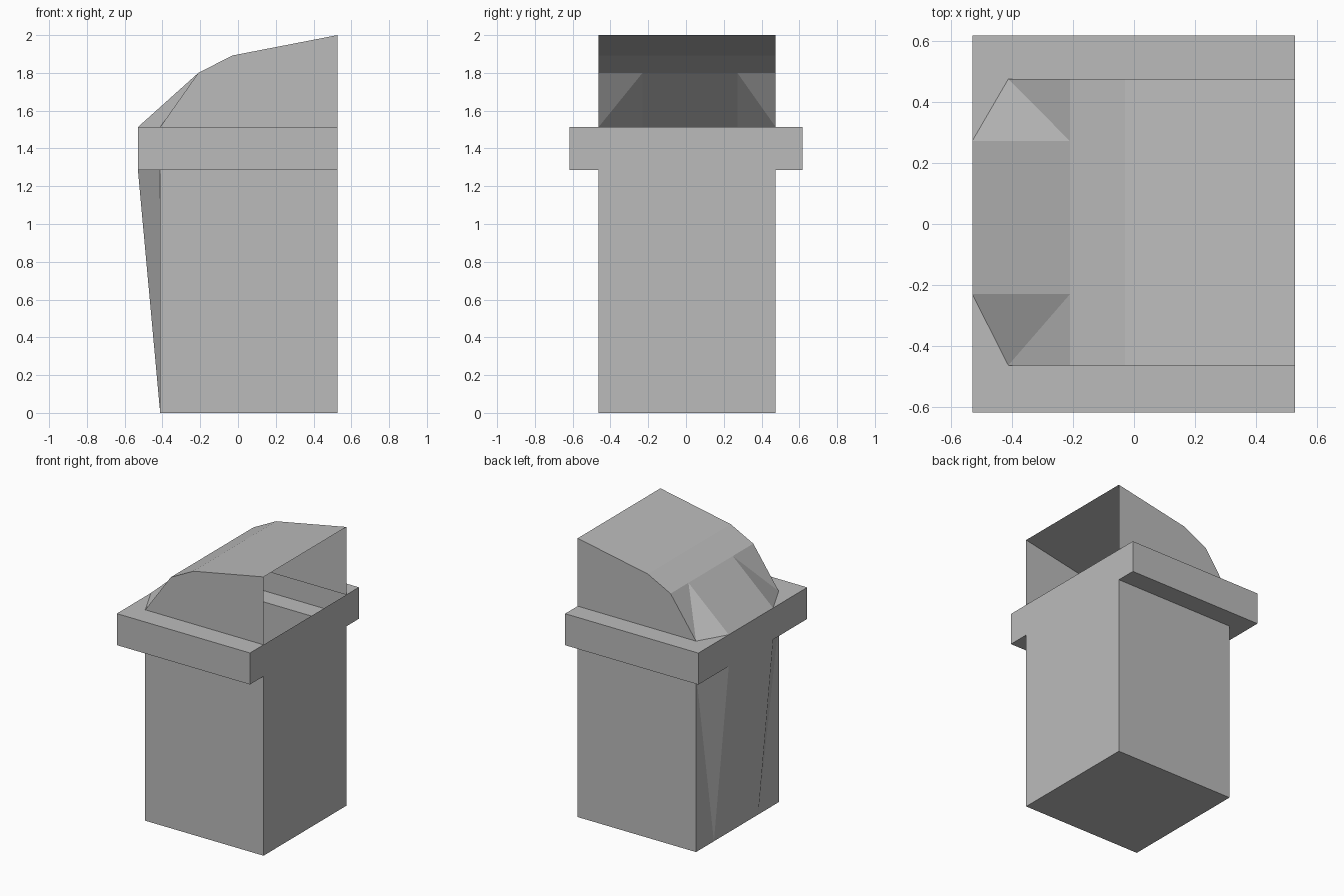
import bpy
import bmesh

if "Cube" in bpy.data.objects:
    bpy.data.objects.remove(bpy.data.objects["Cube"])

X0, X1, XC = -0.53, 0.527, -0.412      # bulged end, flat end, end corners
YF, YB = -0.463, 0.475                 # side walls
BF, BB = -0.23, 0.272                  # bulge limits
YO = 0.617                             # collar half width
Z1, Z2 = 1.287, 1.513                  # collar bottom and top

grey = bpy.data.materials.new("grey")
grey.diffuse_color = (0.5, 0.5, 0.5, 1)
grey.use_nodes = True
grey.node_tree.nodes["Principled BSDF"].inputs["Base Color"].default_value = grey.diffuse_color


def build(name, faces):
    """Make one open shell from corner loops, welding shared corners."""
    bm = bmesh.new()
    for loop in faces:
        bm.faces.new([bm.verts.new(p) for p in loop])
    bmesh.ops.remove_doubles(bm, verts=bm.verts[:], dist=1e-4)
    bmesh.ops.recalc_face_normals(bm, faces=bm.faces[:])
    mesh = bpy.data.meshes.new(name)
    bm.to_mesh(mesh)
    bm.free()
    mesh.materials.append(grey)
    obj = bpy.data.objects.new(name, mesh)
    bpy.context.collection.objects.link(obj)


sides = ((YF, BF, -YO), (YB, BB, YO))

# Bin body: bottom, flat end, bulged end panel, side walls with folded corners
body = [
    [(XC, YF, 0), (X1, YF, 0), (X1, YB, 0), (XC, YB, 0), (XC, BB, 0), (XC, BF, 0)],
    [(X1, YF, 0), (X1, YB, 0), (X1, YB, Z1), (X1, YF, Z1)],
    [(XC, BF, 0), (XC, BB, 0), (X0, BB, Z1), (X0, BF, Z1)],
]
for y, b, _ in sides:
    body += [
        [(XC, y, 0), (X1, y, 0), (X1, y, Z1), (XC, y, Z1)],
        [(XC, y, 0), (XC, b, 0), (XC, y, Z1)],
        [(XC, b, 0), (X0, b, Z1), (XC, y, Z1)],
    ]
build("bin_body", body)

# Collar: hollow rim, open above and below to the inside
collar = [[(x, -YO, Z1), (x, YO, Z1), (x, YO, Z2), (x, -YO, Z2)] for x in (X0, X1)]
for y, b, o in sides:
    collar.append([(X0, o, Z1), (X1, o, Z1), (X1, o, Z2), (X0, o, Z2)])
    for z in (Z1, Z2):
        collar.append([(X1, o, z), (X1, y, z), (XC, y, z), (X0, b, z), (X0, o, z)])
build("collar", collar)

# Hood: stepped roof, folded corners, side walls, open at the flat end
roof = [(-0.21, 1.8), (-0.03, 1.892), (X1, 2.0)]
hood = [[(X0, BF, Z2), (X0, BB, Z2), (-0.21, BB, 1.8), (-0.21, BF, 1.8)]]
for (xa, za), (xb, zb) in zip(roof, roof[1:]):
    hood.append([(xa, YF, za), (xb, YF, zb), (xb, YB, zb), (xa, YB, za)])
for y, b, _ in sides:
    hood += [
        [(X0, b, Z2), (XC, y, Z2), (-0.21, b, 1.8)],
        [(XC, y, Z2), (-0.21, y, 1.8), (-0.21, b, 1.8)],
        [(XC, y, Z2)] + [(x, y, z) for x, z in roof] + [(X1, y, Z2)],
    ]
build("hood", hood)
